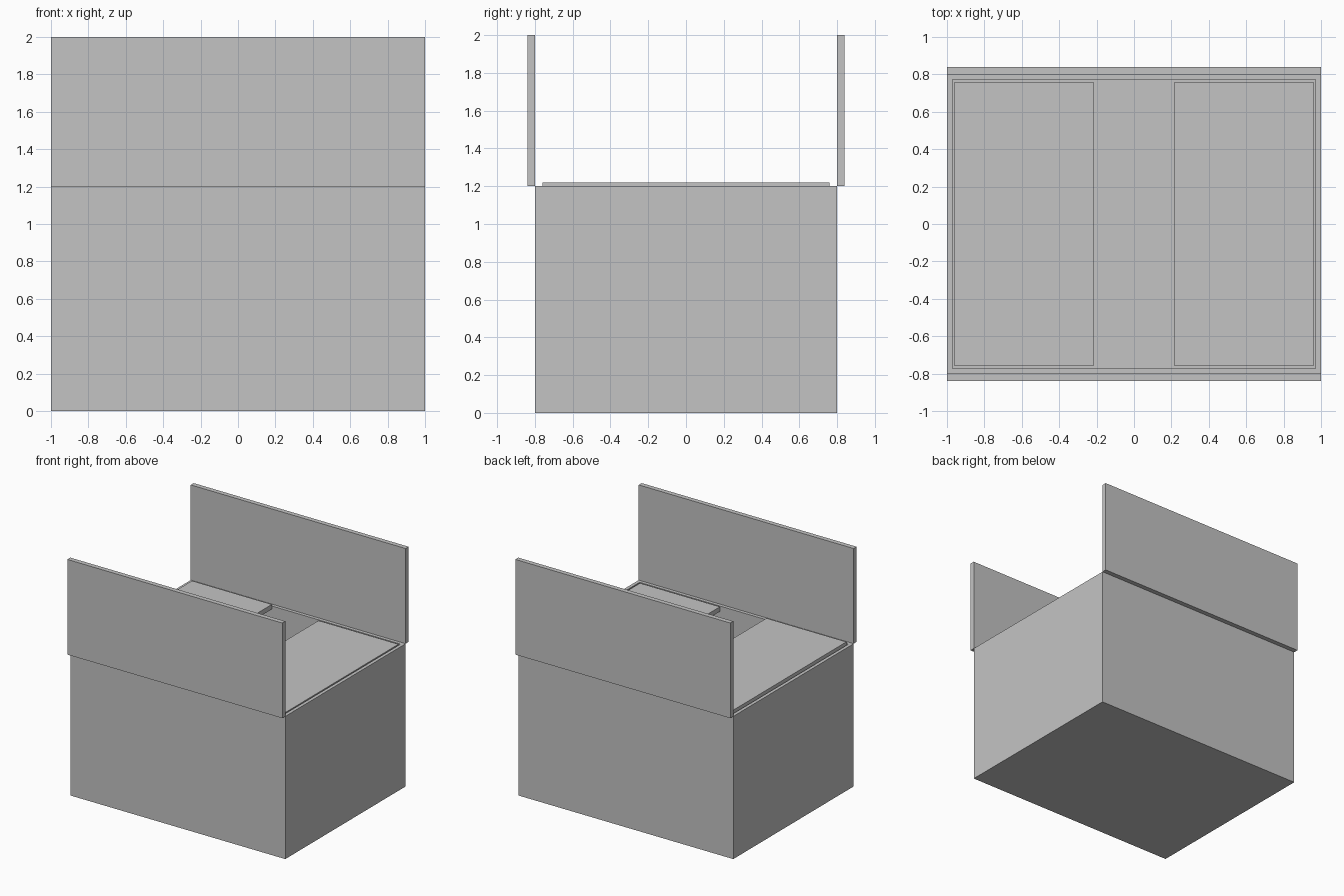
import bpy, bmesh
from mathutils import Vector

if "Cube" in bpy.data.objects:
    bpy.data.objects.remove(bpy.data.objects["Cube"])

T = 0.04            # board thickness
W, D, H = 1.0, 0.8, 1.2   # half width, half depth, height of the box

board = bpy.data.materials.new("grey board")
board.diffuse_color = (0.55, 0.55, 0.55, 1)
board.use_nodes = True
board.node_tree.nodes["Principled BSDF"].inputs["Base Color"].default_value = board.diffuse_color


def add_object(name, bm):
    bmesh.ops.recalc_face_normals(bm, faces=bm.faces)
    mesh = bpy.data.meshes.new(name)
    bm.to_mesh(mesh)
    bm.free()
    mesh.materials.append(board)
    obj = bpy.data.objects.new(name, mesh)
    bpy.context.collection.objects.link(obj)
    return obj


def block(lo, hi):
    lo, hi = Vector(lo), Vector(hi)
    bm = bmesh.new()
    bmesh.ops.create_cube(bm, size=1)
    bmesh.ops.scale(bm, vec=hi - lo, verts=bm.verts)
    bmesh.ops.translate(bm, vec=(lo + hi) / 2, verts=bm.verts)
    return bm


# Hollow box body: top face inset to the wall thickness, then pushed down
bm = block((-W, -D, 0), (W, D, H))
top = max(bm.faces, key=lambda f: f.calc_center_median().z)
bmesh.ops.inset_individual(bm, faces=[top], thickness=T)
floor = bmesh.ops.extrude_discrete_faces(bm, faces=[top])["faces"][0]
bmesh.ops.translate(bm, vec=(0, 0, T - H), verts=floor.verts)
add_object("box_body", bm)

# Upright front and back flaps, outside the walls
for name, side in (("front_flap", -1), ("back_flap", 1)):
    y0, y1 = sorted((side * D, side * (D + T)))
    add_object(name, block((-W, y0, H), (W, y1, 2.0)))

# Folded side flaps, leaving a gap in the middle; the left one sits raised
add_object("left_flap", block((T - W, T - D, H - T / 2), (-0.217, D - T, H + T / 2)))
add_object("right_flap", block((0.217, T - D, H - T), (W - T, D - T, H)))
